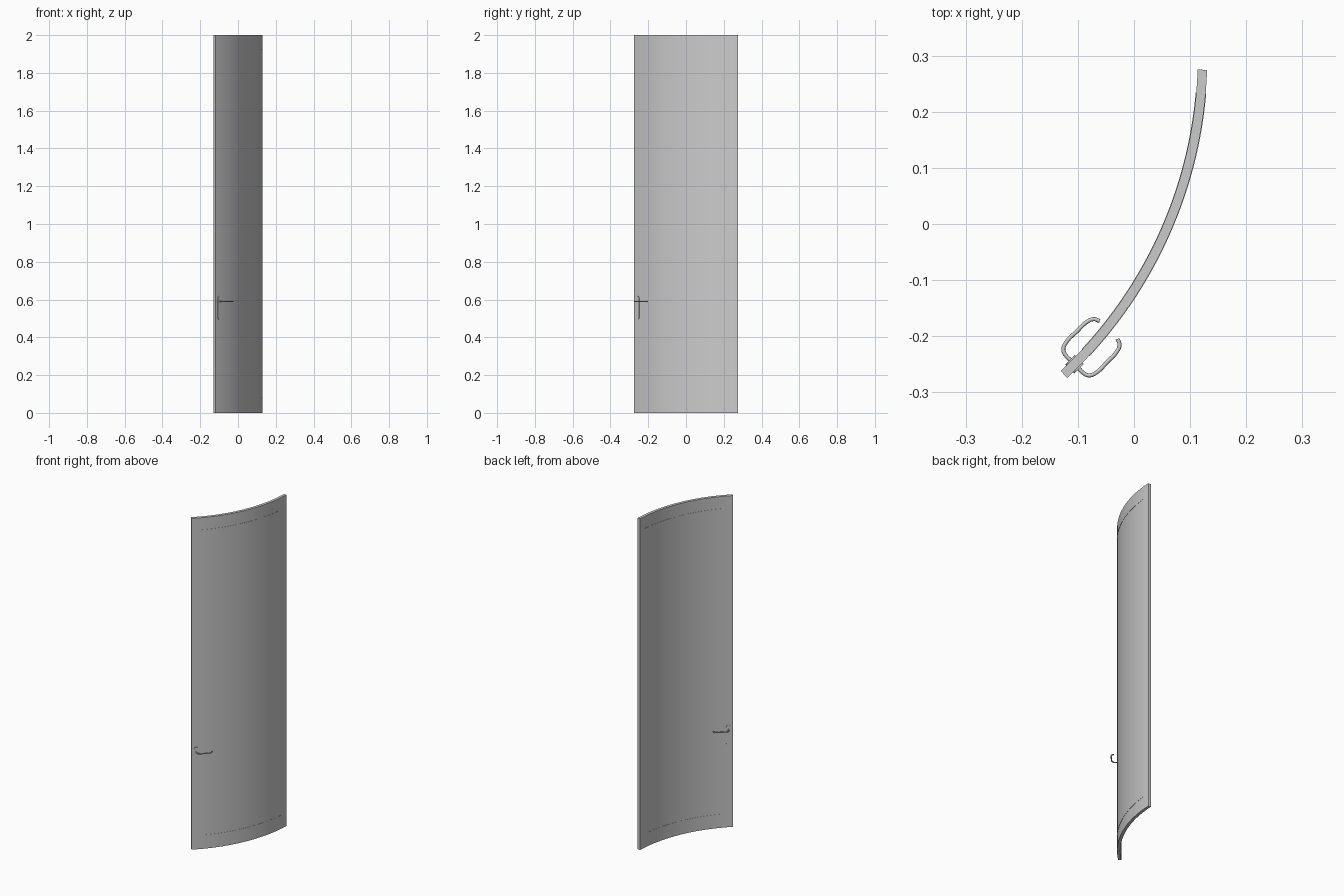
import bpy, bmesh, math
from mathutils import Vector

if "Cube" in bpy.data.objects:
    bpy.data.objects.remove(bpy.data.objects["Cube"])

C = Vector((-0.657, 0.3013, 0))          # centre of the curved panel
R_IN, R_OUT = 0.7709, 0.7877
A0, A1 = -46.94, -1.94                   # sweep in degrees


def polar(r, deg, z):
    a = math.radians(deg)
    return C + Vector((r * math.cos(a), r * math.sin(a), z))


def finish(name, bm):
    bmesh.ops.recalc_face_normals(bm, faces=bm.faces)
    me = bpy.data.meshes.new(name)
    bm.to_mesh(me)
    bm.free()
    ob = bpy.data.objects.new(name, me)
    bpy.context.collection.objects.link(ob)
    bpy.ops.object.select_all(action='DESELECT')
    ob.select_set(True)
    bpy.context.view_layer.objects.active = ob
    bpy.ops.object.shade_smooth_by_angle(angle=math.radians(35))
    return ob


def arc_slab(name, r0, r1, a0, a1, z0, z1, n):
    """Closed slab following the panel's arc."""
    bm = bmesh.new()
    rings = []
    for i in range(n + 1):
        a = a0 + (a1 - a0) * i / n
        rings.append([bm.verts.new(polar(r, a, z))
                      for r, z in ((r0, z0), (r1, z0), (r1, z1), (r0, z1))])
    for p, q in zip(rings, rings[1:]):
        for k in range(4):
            j = (k + 1) % 4
            bm.faces.new((p[k], p[j], q[j], q[k]))
    bm.faces.new(rings[0])
    bm.faces.new(rings[-1])
    return finish(name, bm)


# Curved door panel
arc_slab("door_panel", R_IN, R_OUT, A0, A1, 0, 2, 32)

# Thin inlaid rectangle, just proud of both faces
L, Rt, Z0, Z1, W, P = -42.9, -5.0, 0.077, 1.927, 0.006, 0.001
dw = math.degrees(W / R_OUT)
for tag, z in (("bottom", Z0), ("top", Z1 - W)):
    arc_slab("inlay_" + tag, R_IN - P, R_OUT + P, L, Rt, z, z + W, 32)
for tag, a in (("left", L), ("right", Rt - dw)):
    arc_slab("inlay_" + tag, R_IN - P, R_OUT + P, a, a + dw, Z0 + W, Z1 - W, 1)

# Handle frame: n points out of the convex side, t along the panel
n = Vector((1, -1, 0)).normalized()
t = Vector((1, 1, 0)).normalized()
LEVER_Z = 0.59

for tag, r, s in (("outer", R_OUT, 1), ("inner", R_IN, -1)):
    base = polar(r, -45, 0)

    # Round-ended backplate
    bm = bmesh.new()
    w = 0.012
    prof = []
    for zc, start in ((0.606, 0), (0.507, 180)):
        for i in range(13):
            a = math.radians(start + 180 * i / 12)
            prof.append((w * math.cos(a), zc + w * math.sin(a)))
    f = bm.faces.new([bm.verts.new(base - n * s * 0.002 + t * u + Vector((0, 0, z)))
                      for u, z in prof])
    ext = bmesh.ops.extrude_face_region(bm, geom=[f])
    bmesh.ops.translate(bm, vec=n * s * 0.005,
                        verts=[v for v in ext["geom"] if isinstance(v, bmesh.types.BMVert)])
    bm.faces.ensure_lookup_table()
    finish("backplate_" + tag, bm)

    # Bent lever tube
    path = ((0, 0), (0.014, 0), (0.024, 0.004), (0.0295, 0.016),
            (0.030, 0.045), (0.029, 0.070), (0.024, 0.081), (0.014, 0.086))
    cu = bpy.data.curves.new("lever_" + tag, 'CURVE')
    cu.dimensions = '3D'
    cu.bevel_depth = 0.0036
    cu.bevel_resolution = 3
    cu.use_fill_caps = True
    sp = cu.splines.new('BEZIER')
    sp.resolution_u = 6
    sp.bezier_points.add(len(path) - 1)
    for bp, (h, u) in zip(sp.bezier_points, path):
        bp.co = base + n * s * h + t * u + Vector((0, 0, LEVER_Z))
        bp.handle_left_type = bp.handle_right_type = 'AUTO'
    ob = bpy.data.objects.new("lever_" + tag, cu)
    bpy.context.collection.objects.link(ob)
